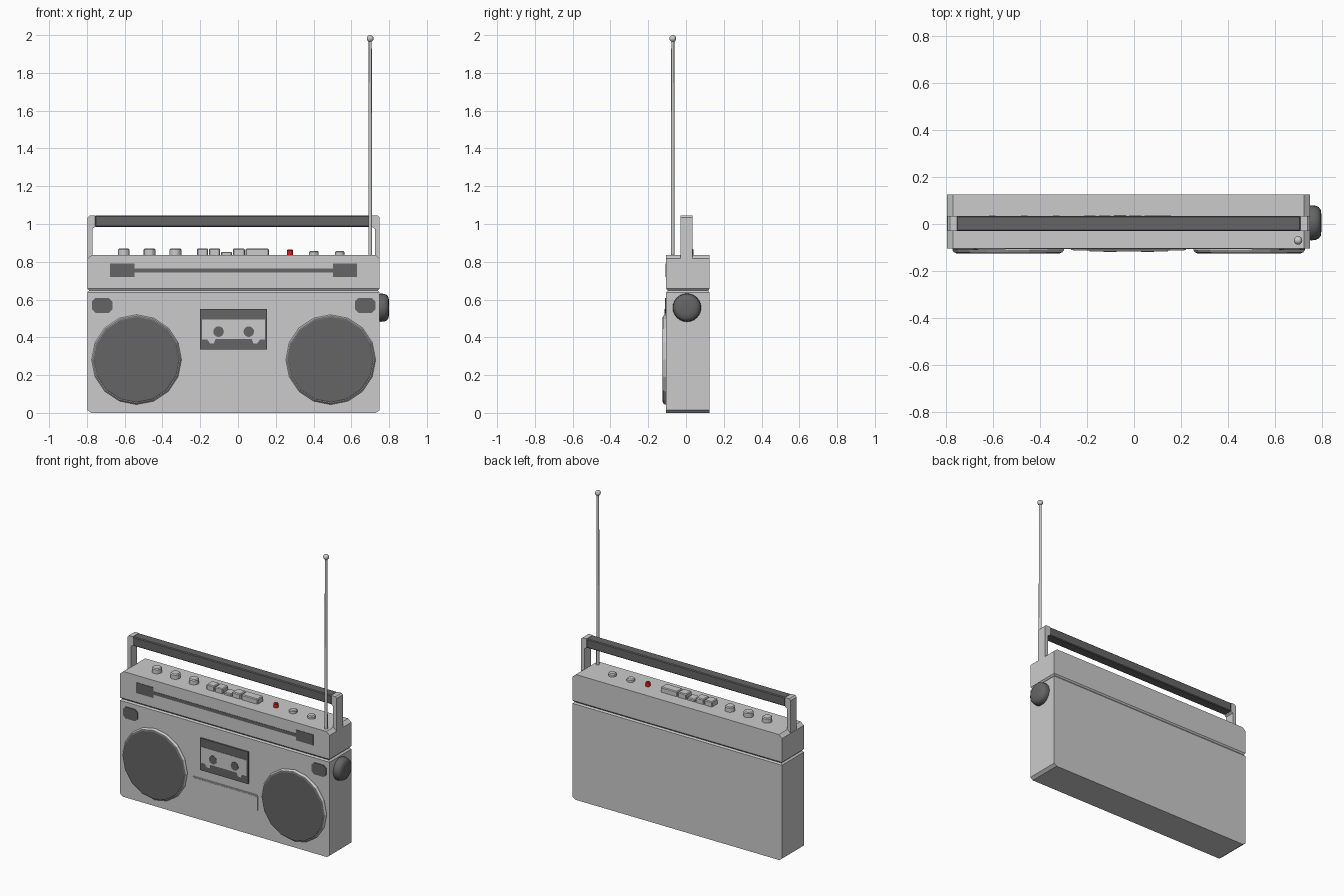
import bpy, bmesh, math
from mathutils import Vector, Matrix

if "Cube" in bpy.data.objects:
    bpy.data.objects.remove(bpy.data.objects["Cube"])

CX = -0.023          # centre of the case in x
FRONT = -0.105       # front face of the case


def material(name, rgb):
    m = bpy.data.materials.new(name)
    m.diffuse_color = (*rgb, 1)
    m.use_nodes = True
    m.node_tree.nodes["Principled BSDF"].inputs["Base Color"].default_value = m.diffuse_color
    return m


DARK = material("dark_plastic", (0.13, 0.13, 0.13))
LIGHT = material("light_plastic", (1.0, 1.0, 1.0))
RED = material("red_button", (0.8, 0.01, 0.01))


def finish(name, bm, mat=None, bevel=0, smooth=False):
    bmesh.ops.recalc_face_normals(bm, faces=bm.faces)
    me = bpy.data.meshes.new(name)
    bm.to_mesh(me)
    bm.free()
    ob = bpy.data.objects.new(name, me)
    bpy.context.collection.objects.link(ob)
    if mat:
        me.materials.append(mat)
    if bevel:
        mod = ob.modifiers.new("bevel", 'BEVEL')
        mod.width = bevel
        mod.segments = 1
    if smooth:
        bpy.ops.object.select_all(action='DESELECT')
        ob.select_set(True)
        bpy.context.view_layer.objects.active = ob
        bpy.ops.object.shade_smooth_by_angle(angle=math.radians(35))
    return ob


def loft(name, rings, **kw):
    bm = bmesh.new()
    loops = [[bm.verts.new(p) for p in r] for r in rings]
    n = len(loops[0])
    for a, b in zip(loops, loops[1:]):
        for i in range(n):
            j = (i + 1) % n
            bm.faces.new((a[i], a[j], b[j], b[i]))
    bm.faces.new(loops[0])
    bm.faces.new(loops[-1])
    return finish(name, bm, **kw)


def plate(name, pts, y0, y1, **kw):
    """Extrude an x-z outline from y0 to y1."""
    return loft(name, [[(x, y, z) for x, z in pts] for y in (y0, y1)], **kw)


def box(name, x0, x1, y0, y1, z0, z1, **kw):
    return plate(name, [(x0, z0), (x1, z0), (x1, z1), (x0, z1)], y0, y1, **kw)


def cut_rect(x0, x1, z0, z1, c):
    return [(x0 + c, z0), (x1 - c, z0), (x1, z0 + c), (x1, z1 - c),
            (x1 - c, z1), (x0 + c, z1), (x0, z1 - c), (x0, z0 + c)]


def turned(name, origin, axis, profile, sides=16, **kw):
    """Stack (radius, height) rings along an axis."""
    rot = Vector((0, 0, 1)).rotation_difference(Vector(axis)).to_matrix()
    rings = []
    for r, h in profile:
        rings.append([Vector(origin) + rot @ Vector((
            r * math.cos(math.tau * i / sides), r * math.sin(math.tau * i / sides), h))
            for i in range(sides)])
    return loft(name, rings, **kw)


# Case: chamfered ends, seam groove below the control deck
section = [(0, 0.02, 0), (0.015, 0, 0), (0.638, 0, 0), (0.648, 0.01, 0.007),
           (0.658, 0, 0), (0.817, 0, 0), (0.837, 0.024, 0)]
loft("case", [[(-0.797 + ix, FRONT + iy, z), (0.75 - ix, FRONT + iy, z),
               (0.75 - ix, 0.125 - iy, z), (-0.797 + ix, 0.125 - iy, z)]
              for z, ix, iy in section])

# Parts repeated on the left and right
for s, side in ((-1, "left"), (1, "right")):
    # Speaker rim and grille
    sx = CX + s * 0.514
    turned(f"speaker_rim_{side}", (sx, FRONT, 0.282), (0, -1, 0),
           [(0.238, -0.005), (0.238, 0.006), (0.231, 0.016)])
    turned(f"speaker_grille_{side}", (sx, FRONT, 0.282), (0, -1, 0),
           [(0.228, 0), (0.228, 0.016), (0.222, 0.02)], mat=DARK)
    # Small vent beside the speaker
    vx = CX + s * 0.696
    plate(f"vent_{side}", cut_rect(vx - 0.054, vx + 0.054, 0.53, 0.608, 0.018),
          FRONT - 0.005, FRONT + 0.01, mat=DARK)
    # Square window at the end of the tuning strip
    wx = CX + s * 0.59
    box(f"meter_window_{side}", wx - 0.064, wx + 0.064, FRONT - 0.003, FRONT + 0.01,
        0.72, 0.79, mat=DARK)
    # Handle post with an elbow holding the grip
    post = [(0.773, 0.80), (0.773, 1.035), (0.763, 1.045), (0.733, 1.045),
            (0.733, 0.985), (0.747, 0.975), (0.747, 0.80)]
    plate(f"handle_post_{side}", [(CX + s * x, z) for x, z in post], -0.03, 0.035)

# Handle grip
box("handle_grip", CX - 0.735, CX + 0.735, -0.03, 0.035, 0.984, 1.045, mat=DARK, bevel=0.005)

# Tuning strip
box("tuning_strip", CX - 0.527, CX + 0.527, FRONT - 0.002, FRONT + 0.01, 0.742, 0.764, mat=DARK)

# Cassette door, cassette and reel holes
box("cassette_door", CX - 0.177, CX + 0.177, FRONT - 0.009, FRONT + 0.01, 0.336, 0.55, mat=DARK)
half = [(0.167, 0.495), (0.167, 0.388), (0.140, 0.388), (0.125, 0.368),
        (0.105, 0.368), (0.095, 0.392)]
outline = [(CX + x, z) for x, z in half] + [(CX - x, z) for x, z in reversed(half)]
plate("cassette", outline, FRONT - 0.012, FRONT, mat=LIGHT)
for i, s in enumerate((-1, 1)):
    turned(f"reel_hole_{i + 1}", (CX + s * 0.08, FRONT, 0.43), (0, -1, 0),
           [(0.028, 0), (0.028, 0.014)], mat=DARK)

# Front panel below the cassette
plate("front_panel", cut_rect(CX - 0.245, CX + 0.245, 0.17, 0.278, 0.008),
      FRONT - 0.006, FRONT + 0.01)
plate("front_panel_inlay", cut_rect(CX - 0.238, CX + 0.238, 0.177, 0.271, 0.006),
      FRONT - 0.008, FRONT, mat=LIGHT)

# Control knobs on the deck
knobs = [(-0.605, 0.031, 0.87), (-0.468, 0.031, 0.87), (-0.331, 0.031, 0.87),
         (0.402, 0.025, 0.857), (0.538, 0.025, 0.857)]
for i, (x, r, top) in enumerate(knobs):
    turned(f"deck_knob_{i + 1}", (x, 0.008, 0), (0, 0, 1),
           [(r, 0.82), (r, top - 0.006), (r - 0.006, top)])
turned("record_button", (0.275, 0.008, 0), (0, 0, 1),
       [(0.015, 0.82), (0.015, 0.861), (0.011, 0.866)], sides=12, mat=RED)

# Cassette keys, the third one pressed
keys = [(-0.217, -0.159, 0.871), (-0.154, -0.095, 0.871), (-0.09, -0.031, 0.853),
        (-0.026, 0.036, 0.871), (0.041, 0.163, 0.871)]
for i, (x0, x1, top) in enumerate(keys):
    box(f"key_{i + 1}", x0, x1, -0.026, 0.036, 0.82, top, bevel=0.005)

# Tuning dial on the right side
turned("side_dial", (0.745, 0.005, 0.557), (1, 0, 0),
       [(0.072, 0), (0.075, 0.01), (0.073, 0.03), (0.067, 0.043), (0.055, 0.052), (0.03, 0.055)],
       sides=24, mat=DARK, smooth=True)

# Aerial with a ball tip
turned("aerial_rod", (0.70, -0.07, 0), (0, 0, 1),
       [(0.010, 0.82), (0.008, 1.98)], sides=12, smooth=True)
bm = bmesh.new()
bmesh.ops.create_uvsphere(bm, u_segments=16, v_segments=10, radius=0.018,
                          matrix=Matrix.Translation((0.70, -0.07, 1.982)))
finish("aerial_tip", bm, smooth=True)
